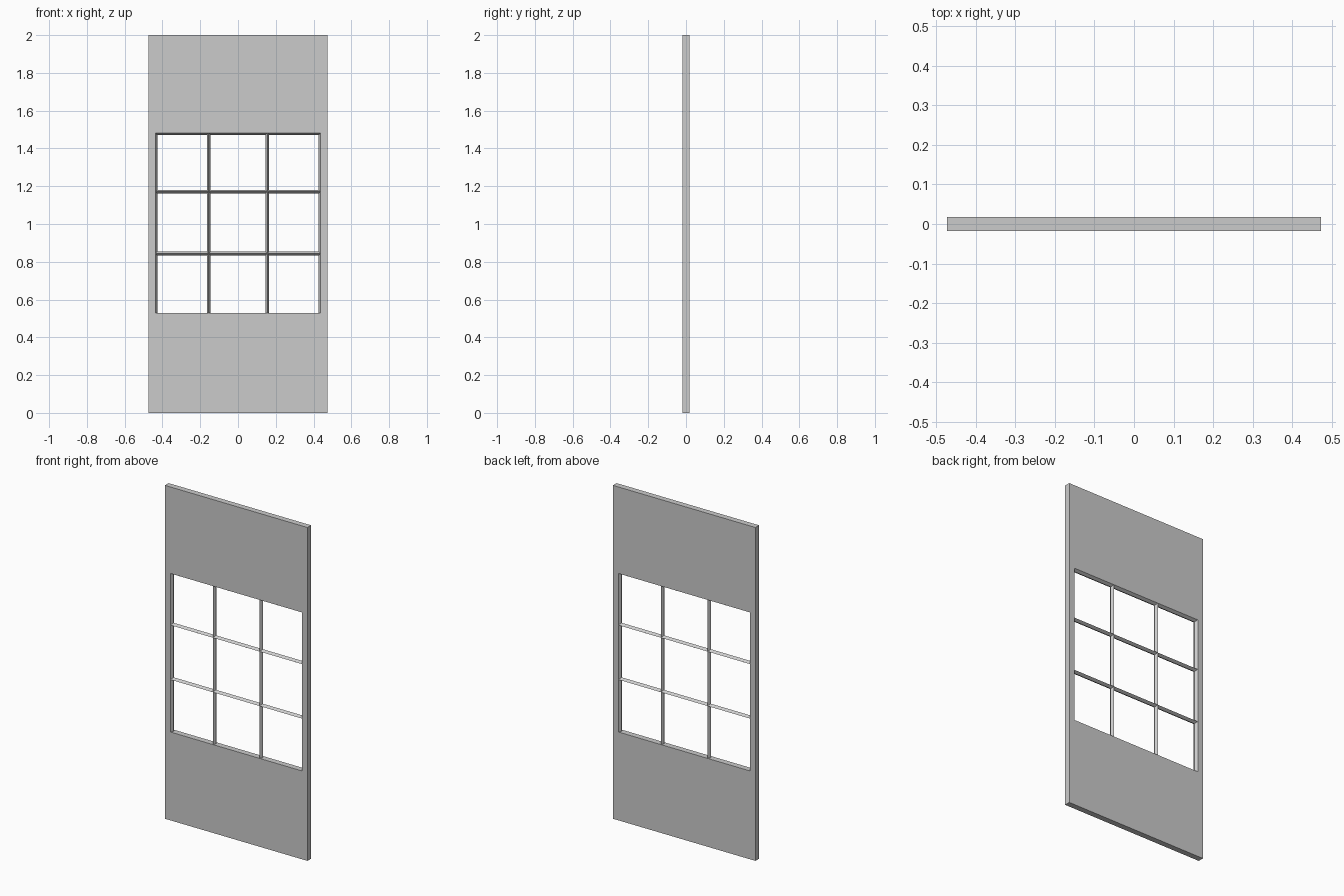
import bpy, bmesh

if "Cube" in bpy.data.objects:
    bpy.data.objects.remove(bpy.data.objects["Cube"])

HW, H, T = 0.473, 2.0, 0.0175      # half width, height, half thickness
OX, Z0, Z1 = 0.437, 0.53, 1.481    # window opening
R = 0.01                           # half width of the glazing bars


def make_object(name, bm):
    bmesh.ops.recalc_face_normals(bm, faces=bm.faces)
    mesh = bpy.data.meshes.new(name)
    bm.to_mesh(mesh)
    bm.free()
    obj = bpy.data.objects.new(name, mesh)
    bpy.context.collection.objects.link(obj)
    return obj


def rect(bm, hw, z0, z1, y):
    return [bm.verts.new((x, y, z)) for x, z in
            ((-hw, z0), (hw, z0), (hw, z1), (-hw, z1))]


# Door panel: closed ring of rectangles, opening edges pointed at mid depth
bm = bmesh.new()
loops = [rect(bm, HW, 0, H, -T), rect(bm, HW, 0, H, T),
         rect(bm, OX, Z0, Z1, T), rect(bm, OX - R, Z0, Z1 - R, 0),
         rect(bm, OX, Z0, Z1, -T)]
for a, b in zip(loops, loops[1:] + loops[:1]):
    for i in range(4):
        j = (i + 1) % 4
        bm.faces.new((a[i], a[j], b[j], b[i]))
make_object("door_panel", bm)


# Glazing bars: diamond section swept between two points
def bar(name, start, end, across):
    bm = bmesh.new()
    rings = []
    for px, pz in (start, end):
        rings.append([bm.verts.new((px + s * across[0], y, pz + s * across[1]))
                      for s, y in ((0, -T), (R, 0), (0, T), (-R, 0))])
    a, b = rings
    for i in range(4):
        j = (i + 1) % 4
        bm.faces.new((a[i], a[j], b[j], b[i]))
    bm.faces.new(a)
    bm.faces.new(b)
    make_object(name, bm)


for i, x in enumerate((-0.155, 0.155)):
    bar(f"vertical_bar_{i + 1}", (x, Z0), (x, Z1), (1, 0))
for i, z in enumerate((0.844, 1.171)):
    bar(f"horizontal_bar_{i + 1}", (-OX, z), (OX, z), (0, 1))
